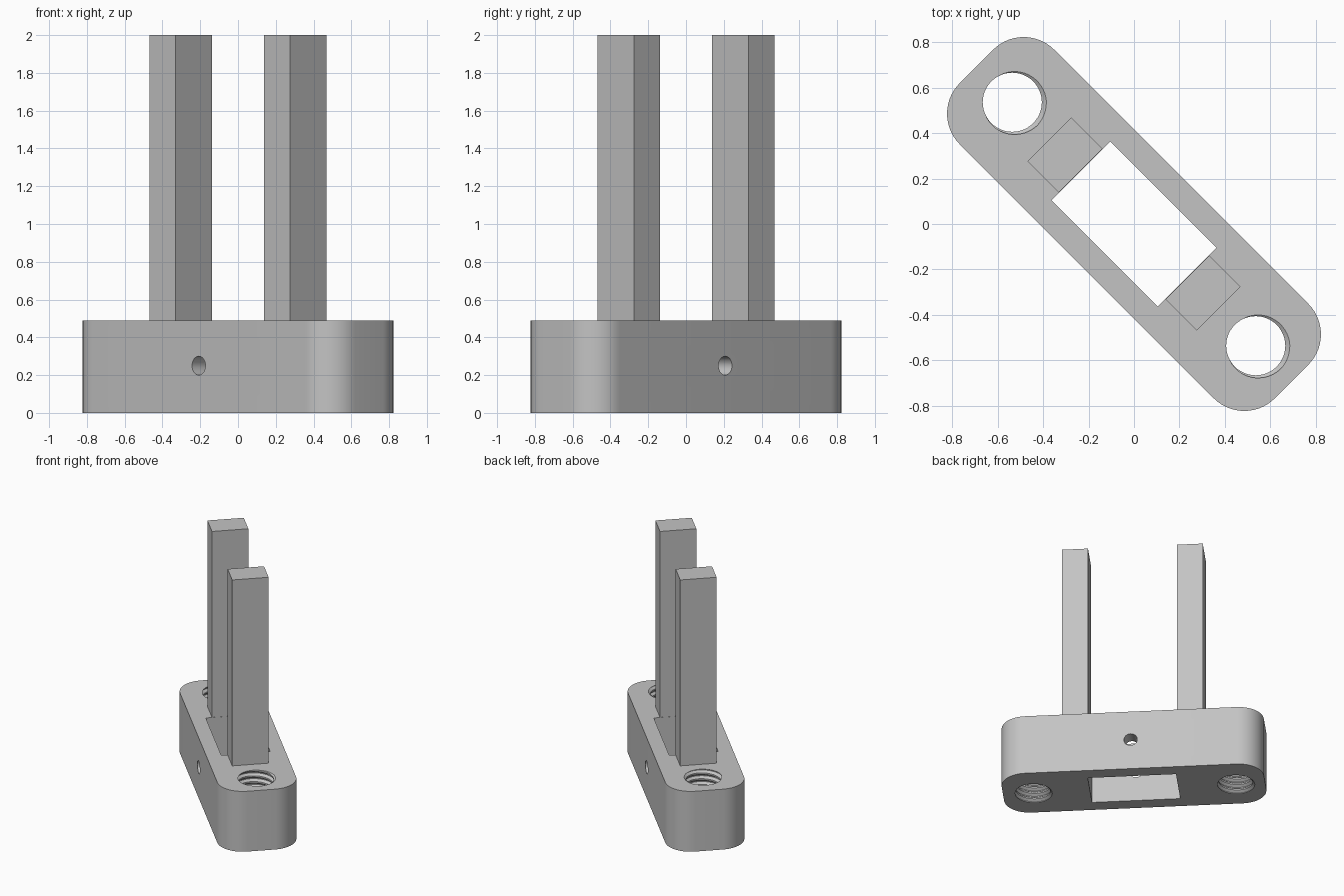
import bpy, bmesh
from math import sin, cos, pi, radians
from mathutils import Matrix

if "Cube" in bpy.data.objects:
    bpy.data.objects.remove(bpy.data.objects["Cube"], do_unlink=True)

TURN = Matrix.Rotation(radians(-45), 4, 'Z')   # the part lies diagonally
HEIGHT = 0.49

grey = bpy.data.materials.new("plain grey")
grey.use_nodes = True
grey.diffuse_color = (0.55, 0.55, 0.55, 1)
grey.node_tree.nodes["Principled BSDF"].inputs["Base Color"].default_value = (0.55, 0.55, 0.55, 1)


def make(name, bm):
    """Turn a bmesh into a diagonal grey object."""
    bmesh.ops.recalc_face_normals(bm, faces=bm.faces[:])
    bm.transform(TURN)
    mesh = bpy.data.meshes.new(name)
    bm.to_mesh(mesh)
    bm.free()
    mesh.materials.append(grey)
    ob = bpy.data.objects.new(name, mesh)
    bpy.context.collection.objects.link(ob)
    return ob


def box(name, centre, size):
    bm = bmesh.new()
    bmesh.ops.create_cube(bm, size=1, matrix=Matrix.Translation(centre) @ Matrix.Diagonal((*size, 1)))
    return make(name, bm)


def rounded_plate(name, half_x, half_y, radius, height, steps=14):
    bm = bmesh.new()
    ring = []
    for corner, (sx, sy) in enumerate([(1, 1), (-1, 1), (-1, -1), (1, -1)]):
        for i in range(steps + 1):
            a = (corner + i / steps) * pi / 2
            ring.append(bm.verts.new((sx * (half_x - radius) + radius * cos(a),
                                      sy * (half_y - radius) + radius * sin(a), 0)))
    base = bm.faces.new(ring)
    top = bmesh.ops.extrude_face_region(bm, geom=[base])["geom"]
    bmesh.ops.translate(bm, vec=(0, 0, height), verts=[v for v in top if isinstance(v, bmesh.types.BMVert)])
    return make(name, bm)


def thread_cutter(name, x, minor=0.13, major=0.15, pitch=0.047, turns=14, seg=48):
    """Closed screw-shaped solid that leaves a helical thread when cut away."""
    profile = [(0, minor), (0.25, minor), (0.56, major), (0.69, major)]
    bm = bmesh.new()
    rows, start, grid = turns * 4, -0.06, {}
    for k in range(rows + 5):
        part, r = profile[k % 4]
        for j in range(seg if k <= rows else 1):
            a = 2 * pi * j / seg
            z = start + pitch * (k // 4 + part + j / seg)
            grid[k, j] = bm.verts.new((x + r * cos(a), r * sin(a), z))

    def vert(k, j):
        return grid[k, j] if j < seg else grid[k + 4, 0]

    for k in range(rows):
        for j in range(seg):
            bm.faces.new((vert(k, j), vert(k, j + 1), vert(k + 1, j + 1), vert(k + 1, j)))
    # close both ends with fans
    rim = [e for e in bm.edges if e.is_boundary]
    low = bm.verts.new((x, 0, start - 0.05))
    high = bm.verts.new((x, 0, start + pitch * turns + 0.1))
    for e in rim:
        tip = low if e.verts[0].co.z < HEIGHT / 2 else high
        bm.faces.new((*e.verts, tip))
    return make(name, bm)


def cut(target, cutter):
    mod = target.modifiers.new("cut", 'BOOLEAN')
    mod.operation = 'DIFFERENCE'
    mod.solver = 'EXACT'
    mod.object = cutter
    bpy.context.view_layer.objects.active = target
    bpy.ops.object.modifier_apply(modifier=mod.name)
    bpy.data.objects.remove(cutter, do_unlink=True)


# Base plate with rounded corners
plate = rounded_plate("base_plate", 0.98, 0.294, 0.19, HEIGHT)

# Central slot
cut(plate, box("slot_cutter", (0, 0, HEIGHT / 2), (0.66, 0.366, 1)))

# Cross hole through both long walls
bm = bmesh.new()
bmesh.ops.create_cone(bm, cap_ends=True, segments=32, radius1=0.05, radius2=0.05, depth=1,
                      matrix=Matrix.Translation((0, 0, 0.25)) @ Matrix.Rotation(pi / 2, 4, 'X'))
cut(plate, make("cross_hole_cutter", bm))

# Threaded hole at each end
for side in (-1, 1):
    cut(plate, thread_cutter("thread_cutter", side * 0.757))

# Upright posts beside the slot
posts = [box(name, (side * 0.429, 0, (HEIGHT + 2) / 2), (0.194, 0.272, 2 - HEIGHT))
         for name, side in (("left_post", 1), ("right_post", -1))]

# Smooth the curved walls, keep edges sharp
bpy.ops.object.select_all(action='DESELECT')
for ob in [plate] + posts:
    ob.select_set(True)
bpy.context.view_layer.objects.active = plate
bpy.ops.object.shade_smooth_by_angle(angle=radians(30))
